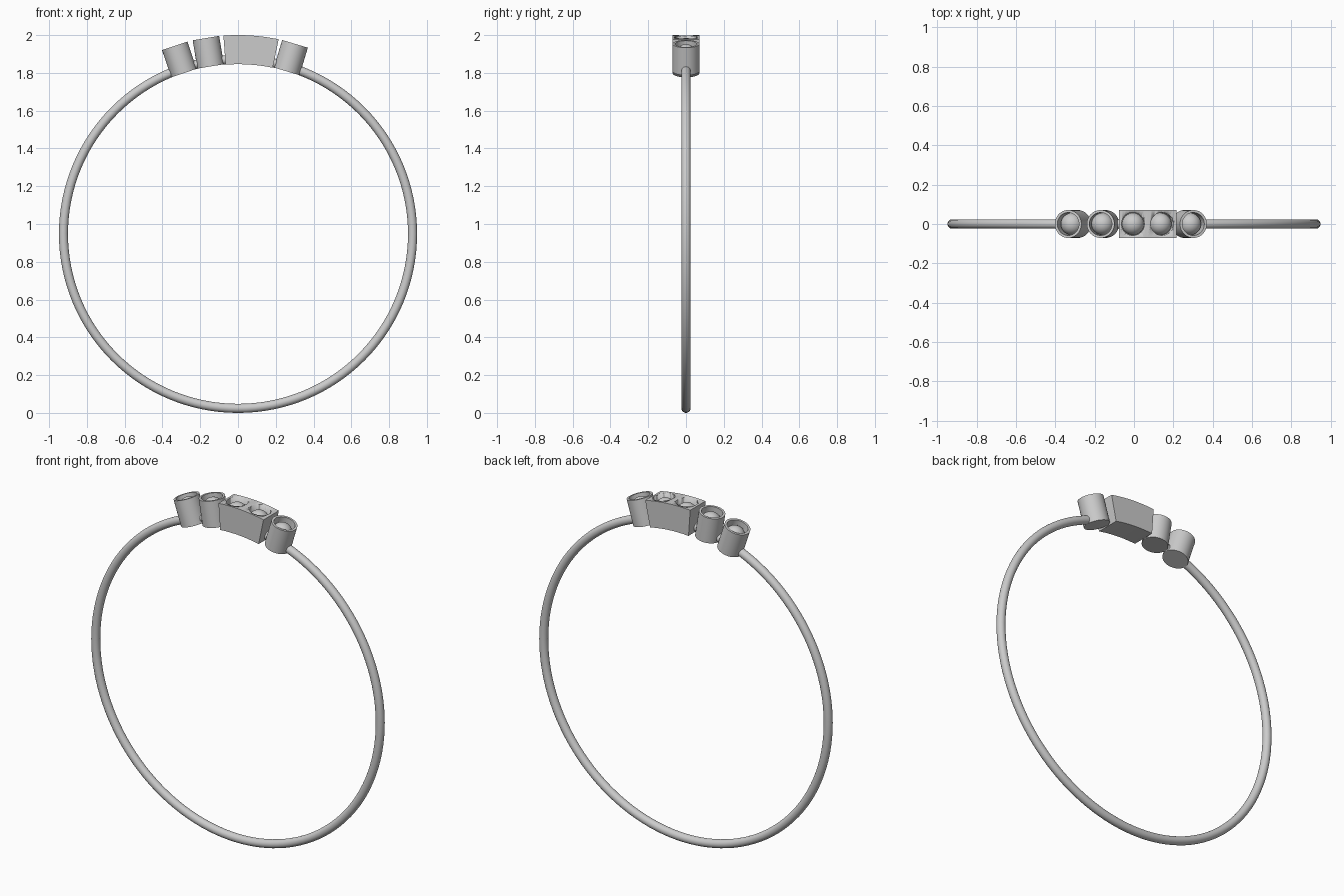
import bpy, bmesh, math
from mathutils import Matrix, Vector

if "Cube" in bpy.data.objects:
    bpy.data.objects.remove(bpy.data.objects["Cube"])

CZ = 0.948                 # ring centre height
R_IN, R_TOP = 0.898, 1.050 # radial extent of the settings
R_SET, R_HOLE = 0.071, 0.058
R_FLOOR = 0.985            # floor of each recess


def radial(deg, r=0.0):
    """Matrix with local z pointing outward at an angle from the top of the ring."""
    return (Matrix.Translation((0, 0, CZ)) @ Matrix.Rotation(math.radians(deg), 4, 'Y')
            @ Matrix.Translation((0, 0, r)))


def finish(bm, name, smooth=True):
    bmesh.ops.recalc_face_normals(bm, faces=bm.faces)
    mesh = bpy.data.meshes.new(name)
    bm.to_mesh(mesh)
    bm.free()
    ob = bpy.data.objects.new(name, mesh)
    bpy.context.collection.objects.link(ob)
    if smooth:
        bpy.ops.object.select_all(action='DESELECT')
        ob.select_set(True)
        bpy.context.view_layer.objects.active = ob
        bpy.ops.object.shade_smooth_by_angle(angle=math.radians(30))
    return ob


def lathe(name, profile, deg, steps=48):
    bm = bmesh.new()
    vs = [bm.verts.new((x, 0, z)) for x, z in profile]
    es = [bm.edges.new(p) for p in zip(vs, vs[1:])]
    bmesh.ops.spin(bm, geom=vs + es, cent=(0, 0, 0), axis=(0, 0, 1),
                   angle=math.tau, steps=steps)
    bmesh.ops.remove_doubles(bm, verts=bm.verts, dist=1e-5)
    bmesh.ops.transform(bm, matrix=radial(deg), verts=bm.verts)
    return finish(bm, name)


# Ring band
bpy.ops.mesh.primitive_torus_add(major_radius=0.924, minor_radius=0.024,
                                 major_segments=128, minor_segments=20,
                                 location=(0, 0, CZ), rotation=(math.pi / 2, 0, 0))
band = bpy.context.object
band.name = "ring_band"
bpy.ops.object.shade_smooth_by_angle(angle=math.radians(30))

# Round cup settings
cup = [(0, R_IN), (R_SET, R_IN), (R_SET, R_TOP), (R_HOLE, R_TOP), (R_HOLE, R_FLOOR), (0, R_FLOOR)]
cup_angles = [-18.6, -9.3, 16.7]
for i, a in enumerate(cup_angles):
    lathe(f"round_setting_{i + 1}", cup, a)

# Curved double setting block: radial section swept along the ring
bm = bmesh.new()
A0, A1, N = -4.2, 11.8, 16
rows = []
for i in range(N + 1):
    m = radial(A0 + (A1 - A0) * i / N)
    rows.append([bm.verts.new(m @ Vector((0, y, r))) for y, r in
                 ((-0.071, R_IN), (0.071, R_IN), (0.071, 1.052), (-0.071, 1.052))])
for a, b in zip(rows, rows[1:]):
    for k in range(4):
        bm.faces.new((a[k], a[(k + 1) % 4], b[(k + 1) % 4], b[k]))
bm.faces.new(rows[0])
bm.faces.new(rows[-1])
block = finish(bm, "double_setting")

# Recesses cut into the block
block_angles = [-0.3, 7.8]
for i, a in enumerate(block_angles):
    cutter = lathe(f"recess_cutter_{i + 1}", [(0, R_FLOOR), (R_HOLE, R_FLOOR), (R_HOLE, 1.12), (0, 1.12)], a)
    cutter.hide_render = True
    mod = block.modifiers.new("recess", 'BOOLEAN')
    mod.operation, mod.solver, mod.object = 'DIFFERENCE', 'EXACT', cutter
    bpy.ops.object.select_all(action='DESELECT')
    block.select_set(True)
    bpy.context.view_layer.objects.active = block
    bpy.ops.object.modifier_apply(modifier=mod.name)
    bpy.data.objects.remove(cutter)

# Domed stones
for i, a in enumerate(sorted(cup_angles + block_angles)):
    bm = bmesh.new()
    bmesh.ops.create_uvsphere(bm, u_segments=32, v_segments=20, radius=0.056, matrix=radial(a, 0.990))
    finish(bm, f"stone_{i + 1}")
